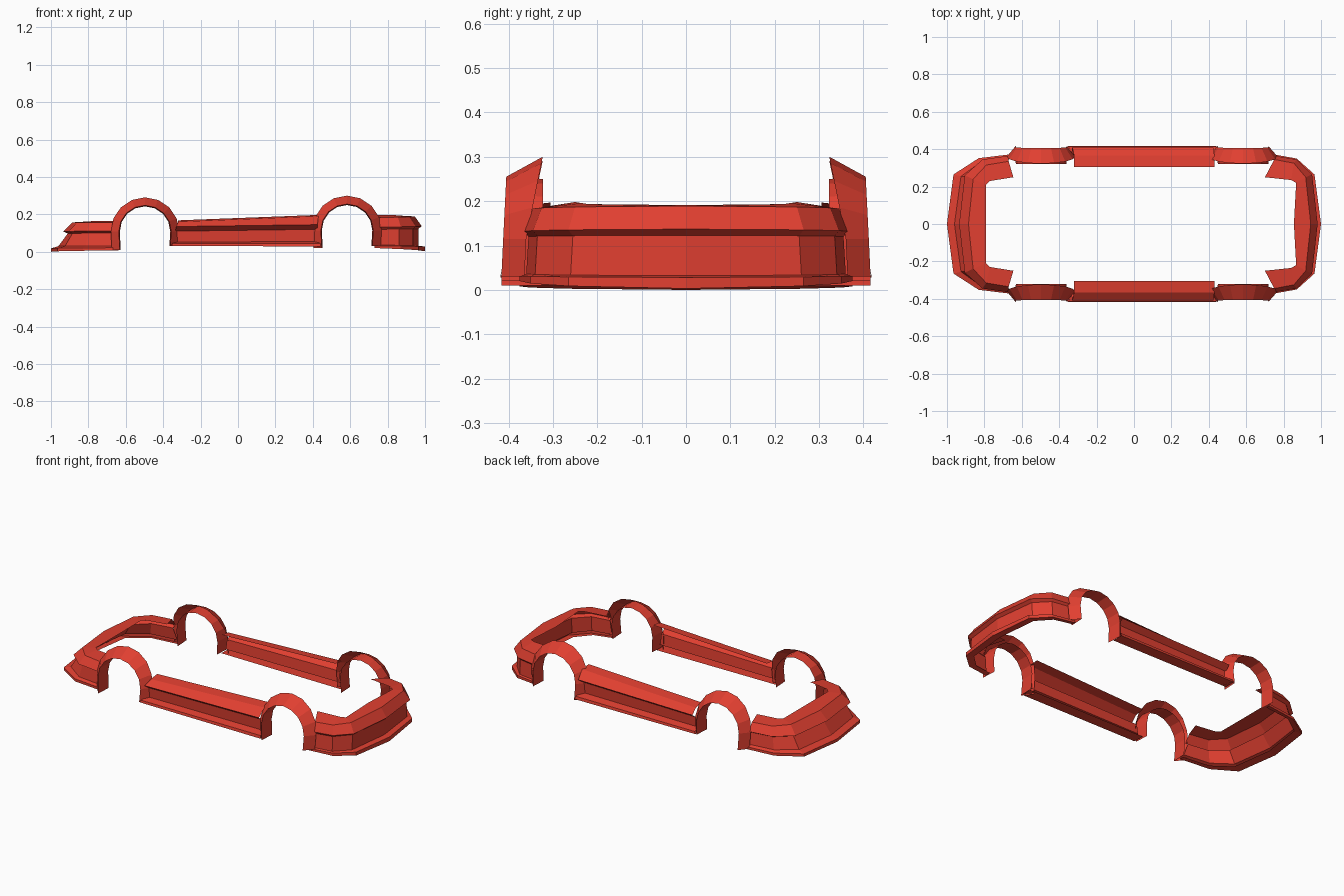
import bpy, bmesh, math

red = bpy.data.materials.new("red_paint")
red.diffuse_color = (0.75, 0.05, 0.03, 1)


def loft(name, rows):
    """Skin quads between rows of points, mirrored across the car's long axis."""
    bm = bmesh.new()
    grid = [[bm.verts.new(p) for p in row] for row in rows]
    for a, b in zip(grid, grid[1:]):
        for i in range(len(a) - 1):
            bm.faces.new((a[i], a[i + 1], b[i + 1], b[i]))
    bmesh.ops.recalc_face_normals(bm, faces=bm.faces)
    mesh = bpy.data.meshes.new(name)
    bm.to_mesh(mesh)
    bm.free()
    mesh.materials.append(red)
    ob = bpy.data.objects.new(name, mesh)
    bpy.context.collection.objects.link(ob)
    mod = ob.modifiers.new("mirror", 'MIRROR')
    mod.use_axis = (False, True, False)
    mod.merge_threshold = 0.0005


def bumper(name, sections):
    # each section: height at centre, height at end, half outline in plan
    rows = []
    for z0, z1, path in sections:
        n = len(path) - 1
        rows.append([(x, y, z0 + (z1 - z0) * i / n) for i, (x, y) in enumerate(path)])
    loft(name, rows)


def arch(name, cx, cz, leg_front, leg_rear, lift):
    # outer edge on the body, flared lip, inner return
    angles = [math.radians(180 - 180 * i / 8) for i in range(9)]
    rows = []
    for r, y_top, y_side in ((0.183 + lift, 0.323, 0.36), (0.140, 0.405, 0.412), (0.135, 0.322, 0.322)):
        row = [(cx - r + 0.005, y_side + 0.004, leg_front)]
        for a in angles:
            y = y_side + (y_top - y_side) * math.sin(a)
            row.append((cx + r * math.cos(a), y, cz + r * math.sin(a)))
        row.append((cx + r - 0.005, y_side + 0.004, leg_rear))
        rows.append(row)
    loft(name, rows)


# front bumper: splitter, recessed face, brow and top lip
bumper("front_bumper", [
    (0.010, 0.010, [(-0.955, 0), (-0.92, 0.25), (-0.81, 0.33), (-0.64, 0.35)]),
    (0.000, 0.008, [(-1.0, 0), (-0.965, 0.265), (-0.83, 0.352), (-0.64, 0.375)]),
    (0.018, 0.022, [(-1.0, 0), (-0.965, 0.265), (-0.83, 0.352), (-0.64, 0.375)]),
    (0.030, 0.030, [(-0.96, 0), (-0.925, 0.255), (-0.815, 0.335), (-0.65, 0.355)]),
    (0.098, 0.100, [(-0.91, 0), (-0.885, 0.25), (-0.80, 0.325), (-0.67, 0.345)]),
    (0.108, 0.112, [(-0.935, 0), (-0.905, 0.26), (-0.81, 0.345), (-0.67, 0.365)]),
    (0.157, 0.157, [(-0.885, 0), (-0.86, 0.24), (-0.79, 0.315), (-0.67, 0.335)]),
    (0.162, 0.165, [(-0.79, 0), (-0.79, 0.21), (-0.77, 0.23), (-0.645, 0.25)]),
])

# rear bumper: lower lip, recessed face, upper band and top lip
bumper("rear_bumper", [
    (0.010, 0.025, [(0.95, 0), (0.92, 0.25), (0.84, 0.325), (0.73, 0.345)]),
    (0.003, 0.020, [(1.0, 0), (0.965, 0.265), (0.87, 0.35), (0.73, 0.375)]),
    (0.028, 0.032, [(1.0, 0), (0.965, 0.265), (0.87, 0.35), (0.73, 0.375)]),
    (0.032, 0.036, [(0.965, 0), (0.935, 0.26), (0.86, 0.34), (0.74, 0.36)]),
    (0.123, 0.120, [(0.965, 0), (0.935, 0.255), (0.86, 0.335), (0.75, 0.355)]),
    (0.137, 0.132, [(0.982, 0), (0.952, 0.265), (0.87, 0.345), (0.75, 0.365)]),
    (0.189, 0.183, [(0.945, 0), (0.918, 0.25), (0.855, 0.325), (0.75, 0.345)]),
    (0.191, 0.198, [(0.855, 0), (0.867, 0.22), (0.84, 0.235), (0.70, 0.25)]),
])

# wheel arches
arch("front_wheel_arches", -0.497, 0.108, 0.010, 0.030, 0)
arch("rear_wheel_arches", 0.583, 0.115, 0.020, 0.030, 0.002)

# side skirts: profile (y, z at front end, z at rear end, x front, x rear)
skirt = [
    (0.305, 0.168, 0.197, -0.32, 0.43),
    (0.365, 0.160, 0.190, -0.32, 0.43),
    (0.410, 0.135, 0.145, -0.33, 0.425),
    (0.375, 0.110, 0.120, -0.335, 0.425),
    (0.370, 0.052, 0.055, -0.34, 0.43),
    (0.415, 0.045, 0.045, -0.35, 0.44),
    (0.418, 0.032, 0.028, -0.355, 0.44),
    (0.350, 0.032, 0.028, -0.355, 0.44),
]
loft("side_skirts", [[(xa, y, za), (xb, y, zb)] for y, za, zb, xa, xb in skirt])
